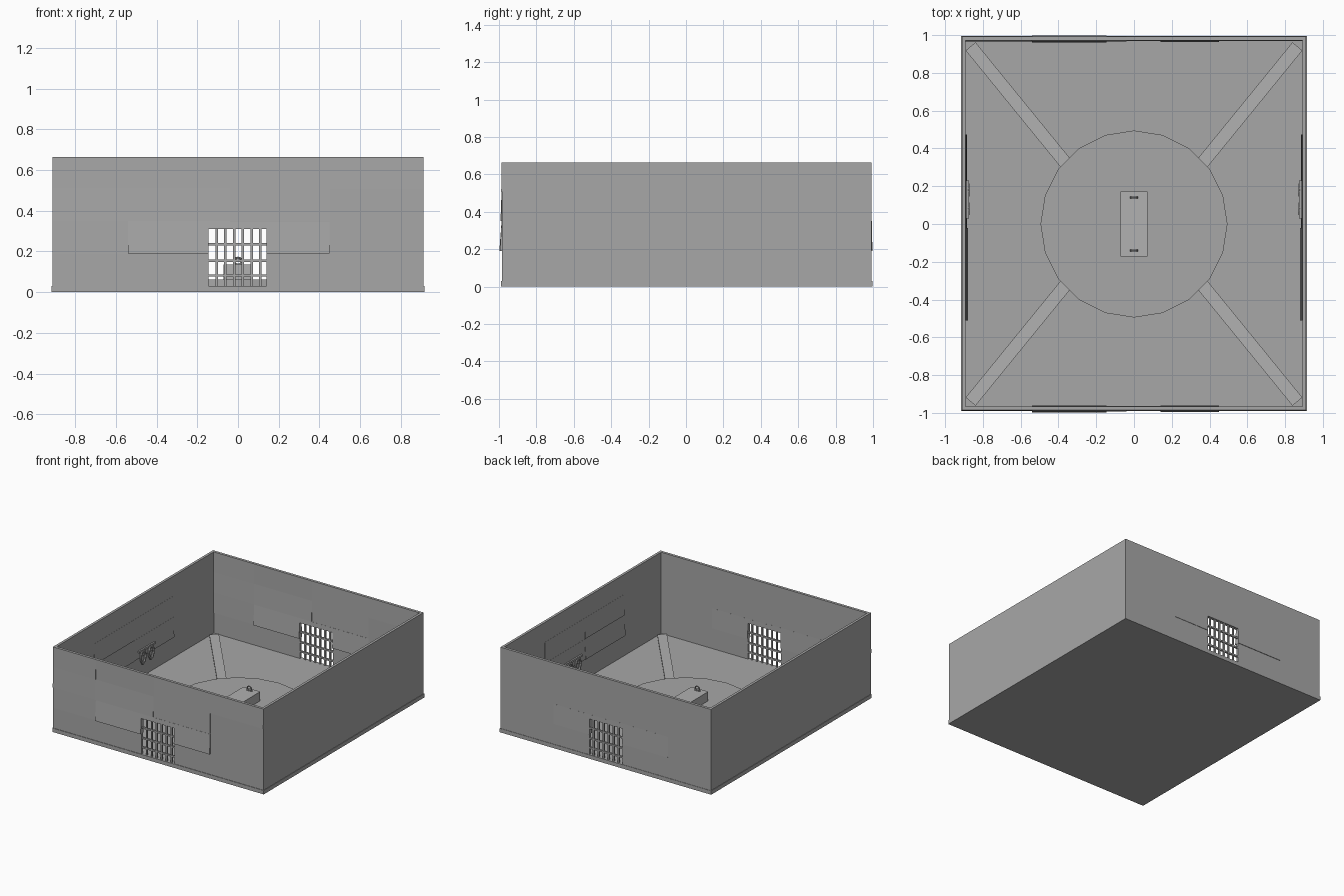
import bpy, bmesh, math
from mathutils import Vector

if "Cube" in bpy.data.objects:
    bpy.data.objects.remove(bpy.data.objects["Cube"])

FLOOR, TOP = 0.03, 0.665
YF, YB, XW, T = -0.985, 0.993, 0.911, 0.02


def material(name, v):
    m = bpy.data.materials.new(name)
    m.diffuse_color = (v, v, v, 1)
    m.use_nodes = True
    m.node_tree.nodes["Principled BSDF"].inputs["Base Color"].default_value = m.diffuse_color
    return m


STONE, PALE = material("dark_stone", 0.39), material("pale_stone", 0.44)


def mesh_object(name, bm, mat=STONE):
    bmesh.ops.recalc_face_normals(bm, faces=bm.faces)
    me = bpy.data.meshes.new(name)
    bm.to_mesh(me)
    bm.free()
    me.materials.append(mat)
    ob = bpy.data.objects.new(name, me)
    bpy.context.collection.objects.link(ob)
    return ob


def hexa(bm, pts):
    # closed block from a bottom ring of 4 and a top ring of 4 points
    v = [bm.verts.new(p) for p in pts]
    for f in ((3, 2, 1, 0), (4, 5, 6, 7), (0, 1, 5, 4), (1, 2, 6, 5), (2, 3, 7, 6), (3, 0, 4, 7)):
        bm.faces.new([v[i] for i in f])


def block(bm, x0, x1, y0, y1, z0, z1):
    ring = [(x0, y0), (x1, y0), (x1, y1), (x0, y1)]
    hexa(bm, [(x, y, z) for z in (z0, z1) for x, y in ring])


def box(name, *dims, mat=STONE):
    bm = bmesh.new()
    block(bm, *dims)
    return mesh_object(name, bm, mat)


def slabs(bm, panels, place):
    # wall slabs leaning out at their lower edge; place(u, depth, z) -> point
    for u0, u1, z0, z1, p in panels:
        d = 0.001 + p * (z1 - z0) / 0.16
        hexa(bm, [place(u0, d, z0), place(u1, d, z0), place(u1, -0.004, z0), place(u0, -0.004, z0),
                  place(u0, 0.001, z1), place(u1, 0.001, z1), place(u1, -0.004, z1), place(u0, -0.004, z1)])


def ring(name, loc, major, minor, axis, stretch=1.0):
    rot = (math.pi / 2, 0, 0) if axis == 'Y' else (0, math.pi / 2, 0)
    bpy.ops.mesh.primitive_torus_add(location=loc, rotation=rot, major_radius=major, minor_radius=minor,
                                     major_segments=12, minor_segments=6)
    ob = bpy.context.object
    ob.name = name
    ob.scale = (1, stretch, 1) if axis == 'Y' else (stretch, 1, 1)
    ob.data.materials.append(STONE)


# floor slab
box("floor", -0.915, 0.915, YF - 0.004, YB + 0.003, 0, FLOOR)

# gate walls: opening left free, leaning slabs on both faces (slighter behind)
GX0, GX1, GZ = -0.145, 0.14, 0.31
gate_panels = [(-0.91, -0.54, 0.51, 0.665, 0.002), (-0.54, -0.04, 0.51, 0.665, 0.001),
               (-0.04, 0.91, 0.51, 0.665, 0.002),
               (-0.91, -0.54, 0.35, 0.51, 0.005), (-0.54, -0.04, 0.35, 0.51, 0.006),
               (-0.04, 0.45, 0.35, 0.51, 0.002), (-0.91, -0.54, 0.19, 0.35, 0.002),
               (-0.54, GX0, 0.19, 0.35, 0.012), (GX0, -0.04, GZ, 0.35, 0.012),
               (-0.04, GX1, GZ, 0.345, 0.009), (GX1, 0.45, 0.19, 0.345, 0.009)]
for side, y in (("front", YF), ("back", YB - T)):
    bm = bmesh.new()
    outline = [(-XW, FLOOR), (GX0, FLOOR), (GX0, GZ), (GX1, GZ), (GX1, FLOOR), (XW, FLOOR), (XW, TOP), (-XW, TOP)]
    face = bm.faces.new([bm.verts.new((u, y, z)) for u, z in outline])
    ext = bmesh.ops.extrude_face_region(bm, geom=[face], use_keep_orig=True)
    bmesh.ops.translate(bm, vec=(0, T, 0), verts=[g for g in ext["geom"] if isinstance(g, bmesh.types.BMVert)])
    slabs(bm, gate_panels, lambda u, d, z: (u, y - d, z))
    slabs(bm, gate_panels[7:], lambda u, d, z: (u, y + T + d * 0.3, z))
    mesh_object(side + "_wall", bm)

    # barred gate
    bm = bmesh.new()
    yc = y + T / 2
    for i in range(6):
        x = -0.105 + i * 0.043
        block(bm, x - 0.006, x + 0.006, yc - 0.006, yc + 0.006, FLOOR, GZ)
    for z in (0.082, 0.155, 0.236):
        block(bm, GX0, GX1, yc - 0.007, yc + 0.007, z - 0.006, z + 0.006)
    mesh_object(side + "_gate", bm)

# side walls, slabs leaning inwards, with hanging shackles
side_panels = [(-0.51, -0.02, 0.35, 0.51, 0.006), (-0.02, 0.475, 0.35, 0.51, 0.004),
               (-0.51, -0.02, 0.19, 0.35, 0.010), (-0.02, 0.475, 0.19, 0.345, 0.007)]
for side, s in (("left", -1), ("right", 1)):
    bm = bmesh.new()
    block(bm, *sorted((s * XW, s * (XW - T))), YF + T, YB - T, FLOOR, TOP)
    slabs(bm, side_panels, lambda u, d, z: (s * (XW - T - d), u, z))
    mesh_object(side + "_wall", bm)
    box(side + "_shackle_bar", *sorted((s * 0.893, s * 0.874)), 0.03, 0.23, 0.235, 0.25)
    for y in (0.08, 0.18):
        ring(side + "_shackle", (s * 0.877, y, 0.19), 0.028, 0.008, 'X', 1.7)

# raised round platform
bm = bmesh.new()
bmesh.ops.create_cone(bm, cap_ends=True, segments=20, radius1=0.495, radius2=0.495, depth=0.034)
bmesh.ops.translate(bm, verts=bm.verts, vec=(0, 0, FLOOR + 0.016))
mesh_object("platform", bm)

# diagonal strips from the platform to the corners
for sx in (-1, 1):
    for sy in (-1, 1):
        a, b = Vector((sx * 0.36, sy * 0.32)), Vector((sx * 0.865, sy * 0.94))
        n = (b - a).orthogonal().normalized() * 0.034
        flat = [a - n, b - n, b + n, a + n]
        bm = bmesh.new()
        hexa(bm, [(p.x, p.y, z) for z in (FLOOR - 0.005, FLOOR + 0.01) for p in flat])
        mesh_object("floor_strip", bm, PALE)

# central table with a shackle at each end
box("table", -0.072, 0.072, -0.172, 0.172, 0.055, 0.135, mat=PALE)
for y in (-0.14, 0.14):
    ring("table_shackle", (0, y, 0.152), 0.018, 0.005, 'Y')
    box("table_shackle_base", -0.022, 0.022, y - 0.005, y + 0.005, 0.133, 0.141)
